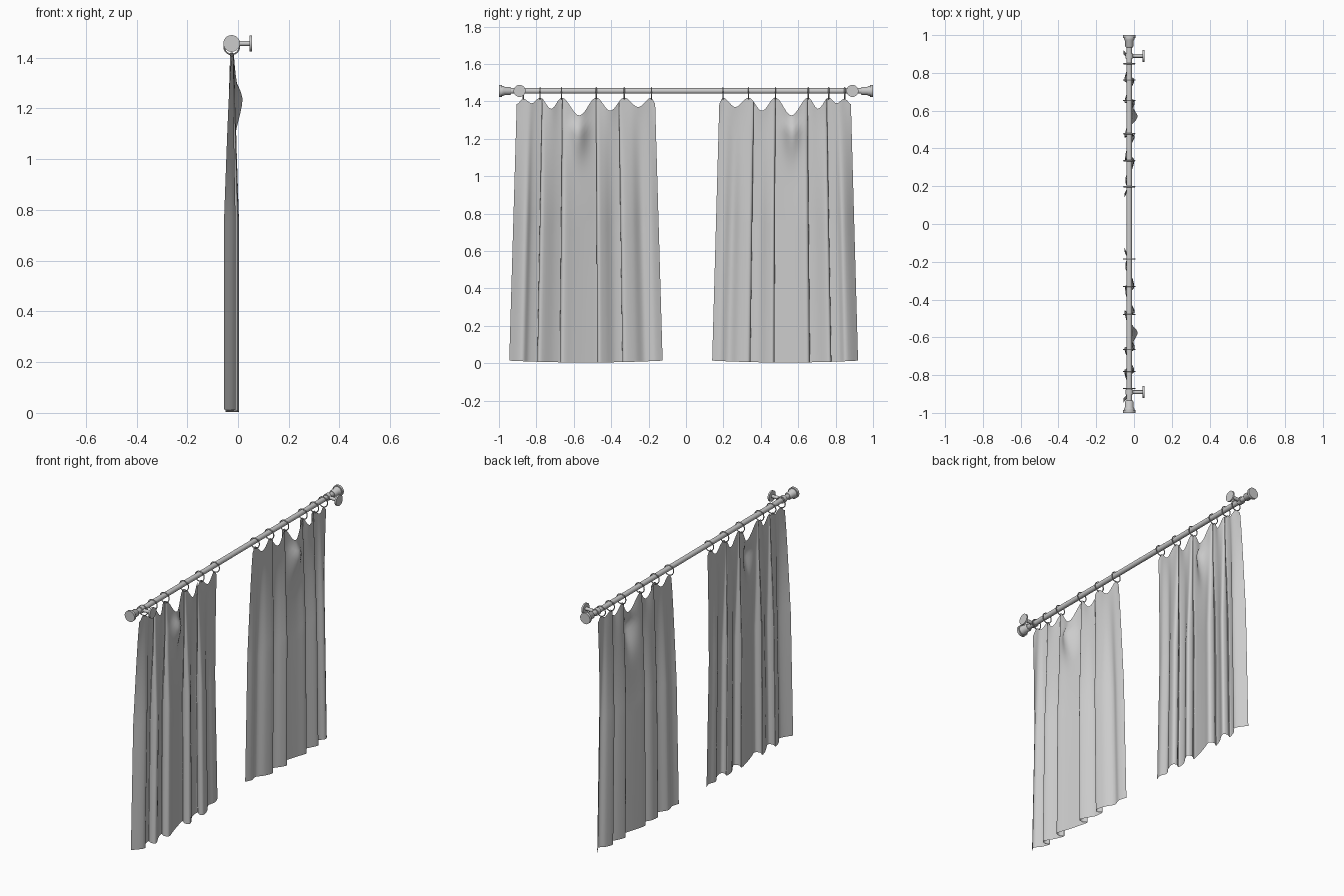
import bpy, math
from mathutils import Vector

cube = bpy.data.objects.get("Cube")
if cube:
    bpy.data.objects.remove(cube, do_unlink=True)

grey = bpy.data.materials.new("plain grey")
grey.use_nodes = True
colour = (0.6, 0.6, 0.6, 1)
grey.diffuse_color = colour
grey.node_tree.nodes["Principled BSDF"].inputs["Base Color"].default_value = colour

ROD_X, ROD_Z = -0.025, 1.456
RINGS = (0.185, 0.33, 0.48, 0.665, 0.78, 0.87)


def add_mesh(name, verts, faces, angle=40):
    mesh = bpy.data.meshes.new(name)
    mesh.from_pydata(verts, [], faces)
    mesh.materials.append(grey)
    obj = bpy.data.objects.new(name, mesh)
    bpy.context.collection.objects.link(obj)
    bpy.ops.object.select_all(action="DESELECT")
    obj.select_set(True)
    bpy.context.view_layer.objects.active = obj
    bpy.ops.object.shade_smooth_by_angle(angle=math.radians(angle))
    return obj


def lathe(name, origin, axis, profile, sides=28):
    """Revolve (distance, radius) pairs around an axis and cap both ends."""
    turn = Vector((0, 0, 1)).rotation_difference(Vector(axis))
    verts, faces = [], []
    for dist, rad in profile:
        for i in range(sides):
            a = math.tau * i / sides
            p = Vector((rad * math.cos(a), rad * math.sin(a), dist))
            verts.append(Vector(origin) + turn @ p)
    for r in range(len(profile) - 1):
        for i in range(sides):
            j = (i + 1) % sides
            a, b = r * sides, (r + 1) * sides
            faces.append((a + i, a + j, b + j, b + i))
    faces.append(tuple(reversed(range(sides))))
    faces.append(tuple(range(len(verts) - sides, len(verts))))
    return add_mesh(name, verts, faces)


def place(y, side):
    """Put a distance from the middle on one side; the +y panel is narrower."""
    return -y if side < 0 else 0.14 + (y - 0.125) * 0.951


# Rod, finials and wall brackets
lathe("rod", (ROD_X, -0.96, ROD_Z), (0, 1, 0), [(0, 0.015), (1.92, 0.015)])
for side, word in ((-1, "near"), (1, "far")):
    lathe(word + "_finial", (ROD_X, side * 0.935, ROD_Z), (0, side, 0),
          [(0, 0.018), (0.005, 0.022), (0.035, 0.022), (0.042, 0.027),
           (0.05, 0.027), (0.05, 0.033), (0.065, 0.033)])
    lathe(word + "_bracket_collar", (ROD_X, side * 0.89 - 0.013, ROD_Z), (0, 1, 0),
          [(0, 0.021), (0.026, 0.021)])
    lathe(word + "_bracket_arm", (ROD_X, side * 0.89, ROD_Z), (1, 0, 0),
          [(0, 0.01), (0.07, 0.01), (0.07, 0.032), (0.08, 0.032)])

# Hanging rings
for side, word in ((-1, "near"), (1, "far")):
    for n, y in enumerate(RINGS):
        bpy.ops.mesh.primitive_torus_add(
            major_radius=0.03, minor_radius=0.003, major_segments=28, minor_segments=8,
            location=(ROD_X, place(y, side), 1.443), rotation=(math.pi / 2, 0, 0))
        ring = bpy.context.object
        ring.name = f"{word}_ring_{n + 1}"
        ring.data.materials.append(grey)
        bpy.ops.object.shade_smooth_by_angle()

# Hem line of one panel as (distance from middle, depth), with tucked pleats
HEM = [(.125, -.05), (.17, -.035), (.22, -.045), (.27, -.015), (.325, 0), (.34, -.02),
       (.325, -.045), (.38, -.04), (.43, -.01), (.465, .003), (.475, -.025), (.46, -.05),
       (.53, -.035), (.6, -.015), (.66, .003), (.675, -.025), (.66, -.05), (.71, -.035),
       (.78, 0), (.795, -.025), (.785, -.05), (.84, -.035), (.88, -.01), (.945, -.055)]
# Scalloped top edge: height at each ring and in each dip between
TOP = [(.165, 1.39), (.185, 1.42), (.255, 1.37), (.33, 1.42), (.405, 1.35), (.48, 1.42),
       (.57, 1.325), (.665, 1.42), (.72, 1.36), (.78, 1.42), (.825, 1.39), (.87, 1.415),
       (.905, 1.385)]


def smooth_path(points, steps):
    pts = [Vector(p) for p in points]
    pts = [pts[0]] + pts + [pts[-1]]
    out = []
    for a, b, c, d in zip(pts, pts[1:], pts[2:], pts[3:]):
        for s in range(steps):
            t = s / steps
            out.append(0.5 * (2 * b + (c - a) * t + (2 * a - 5 * b + 4 * c - d) * t * t
                              + (3 * b - a - 3 * c + d) * t ** 3))
    return out + [pts[-1]]


def top_height(y):
    for (a, za), (b, zb) in zip(TOP, TOP[1:]):
        if y <= b:
            t = max(0, (y - a) / (b - a))
            return za + (zb - za) * (1 - math.cos(math.pi * t)) / 2
    return TOP[-1][1]


def curtain(name, side, rows=44):
    path = smooth_path(HEM, 5)
    cols = len(path)
    verts, faces = [], []
    for r in range(rows + 1):
        v = r / rows
        for hem_y, hem_x in path:
            top_y = 0.165 + (hem_y - 0.125) * 0.74 / 0.82
            y = hem_y + (top_y - hem_y) * v
            bottom = 0.004 + 0.01 * (abs(hem_y - 0.535) / 0.41) ** 2
            top = top_height(top_y)
            z = bottom + (top - bottom) * v
            # Pleats flatten towards the rings, and slack cloth sags forward
            full = 0.25 + 0.75 * min(1, (1 - v) * 2.2)
            x = -0.025 + (hem_x + 0.025) * full
            x += 0.15 * (1.42 - top) * v ** 12
            lift = 0.035 if z > 1.24 else 0.09
            slump = math.exp(-((y - 0.575) / 0.045) ** 2 - ((z - 1.24) / (lift * 1.4)) ** 2)
            x += 0.036 * slump
            verts.append((x, place(y, side), z))
    for r in range(rows):
        for i in range(cols - 1):
            a = r * cols + i
            quad = (a, a + 1, a + cols + 1, a + cols)
            faces.append(quad if side > 0 else quad[::-1])
    return add_mesh(name, verts, faces, 80)


curtain("near_curtain", -1)
curtain("far_curtain", 1)
